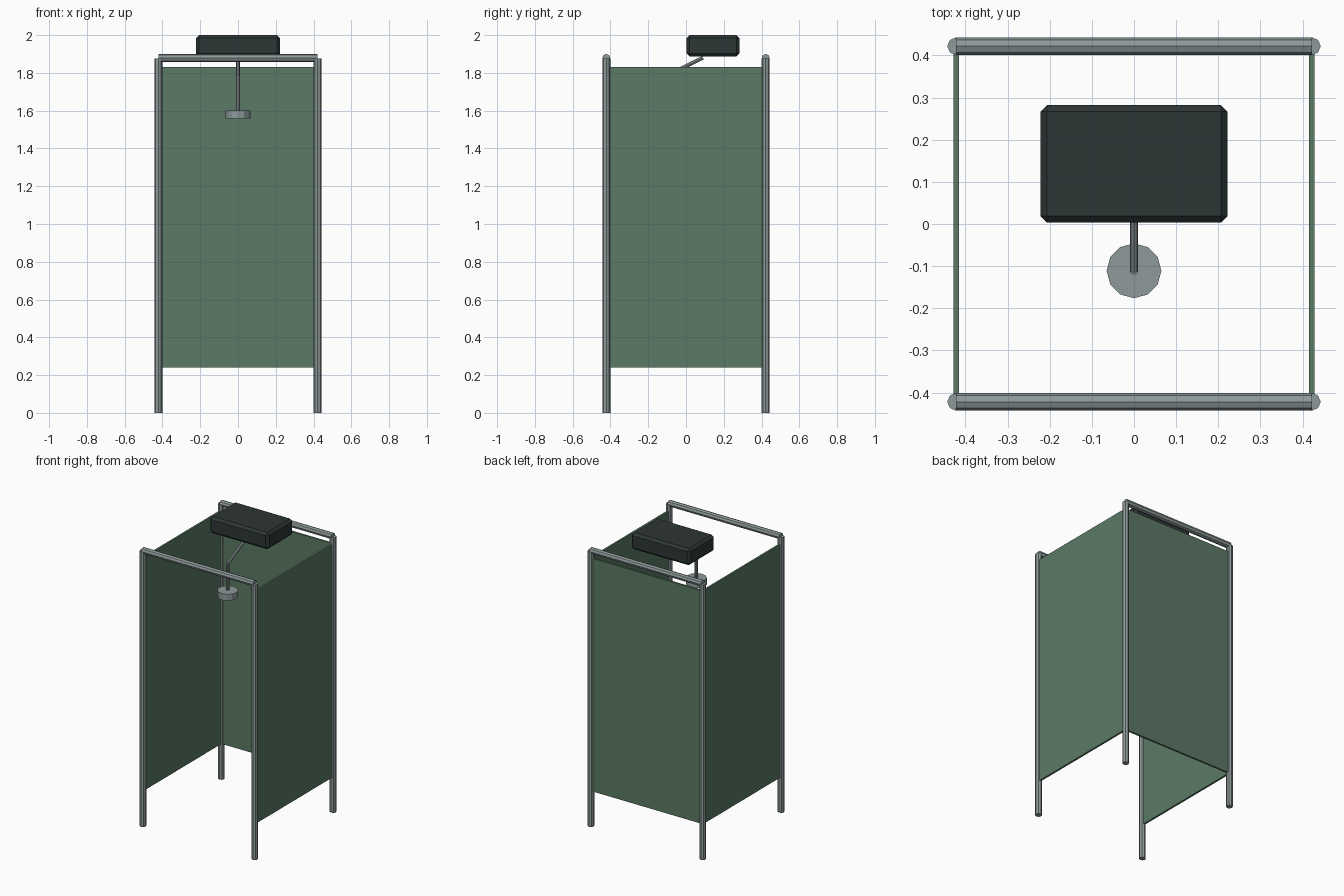
import bpy
from mathutils import Vector

if "Cube" in bpy.data.objects:
    bpy.data.objects.remove(bpy.data.objects["Cube"], do_unlink=True)


def material(name, rgb):
    m = bpy.data.materials.new(name)
    m.use_nodes = True
    m.diffuse_color = (*rgb, 1)
    m.node_tree.nodes["Principled BSDF"].inputs["Base Color"].default_value = (*rgb, 1)
    return m


metal = material("grey metal", (0.27, 0.32, 0.32))
canvas = material("green canvas", (0.105, 0.195, 0.13))
dark = material("dark tank plastic", (0.027, 0.037, 0.037))


def finish(name, mat):
    ob = bpy.context.object
    ob.name = name
    ob.data.materials.append(mat)
    return ob


def rod(name, start, end, radius, mat, sides=8):
    """Straight cylinder between two points."""
    a, b = Vector(start), Vector(end)
    axis = b - a
    bpy.ops.mesh.primitive_cylinder_add(
        vertices=sides, radius=radius, depth=axis.length, location=(a + b) / 2,
        rotation=axis.to_track_quat("Z", "Y").to_euler())
    return finish(name, mat)


def box(name, centre, size, mat, bevel=0):
    bpy.ops.mesh.primitive_cube_add(size=1, location=centre)
    ob = finish(name, mat)
    ob.scale = size
    bpy.ops.object.transform_apply(location=False, rotation=False, scale=True)
    if bevel:
        mod = ob.modifiers.new("edge bevel", "BEVEL")
        mod.width = bevel
        mod.segments = 1
    return ob


half = 0.422          # post offset from the centre
tube = 0.0212         # frame tube radius
post_top = 1.877
panel_low, panel_high = 0.24, 1.83
panel_mid, panel_tall = (panel_low + panel_high) / 2, panel_high - panel_low

# Frame: four posts and two cross rails
for y, depth in ((-half, "front"), (half, "back")):
    for x, side in ((-half, "right"), (half, "left")):
        rod(f"{depth}_{side}_post", (x, y, 0), (x, y, post_top), tube, metal)
    rod(f"{depth}_top_rail", (-half, y, 1.879), (half, y, 1.879), tube, metal)

# Canvas walls on three sides, open at the front
for x, side in ((-half, "right"), (half, "left")):
    box(f"{side}_wall", (x, 0, panel_mid), (0.013, 2 * half, panel_tall), canvas)
box("back_wall", (0, half, panel_mid), (2 * half, 0.013, panel_tall), canvas)

# Water tank
box("water_tank", (0, 0.143, 1.943), (0.445, 0.279, 0.114), dark, bevel=0.016)

# Shower pipe and head
rod("sloped_pipe", (0, 0.09, 1.88), (0, -0.111, 1.782), 0.01, metal)
rod("drop_pipe", (0, -0.111, 1.785), (0, -0.111, 1.595), 0.01, metal)
rod("shower_head", (0, -0.111, 1.558), (0, -0.111, 1.602), 0.065, metal, sides=12)
